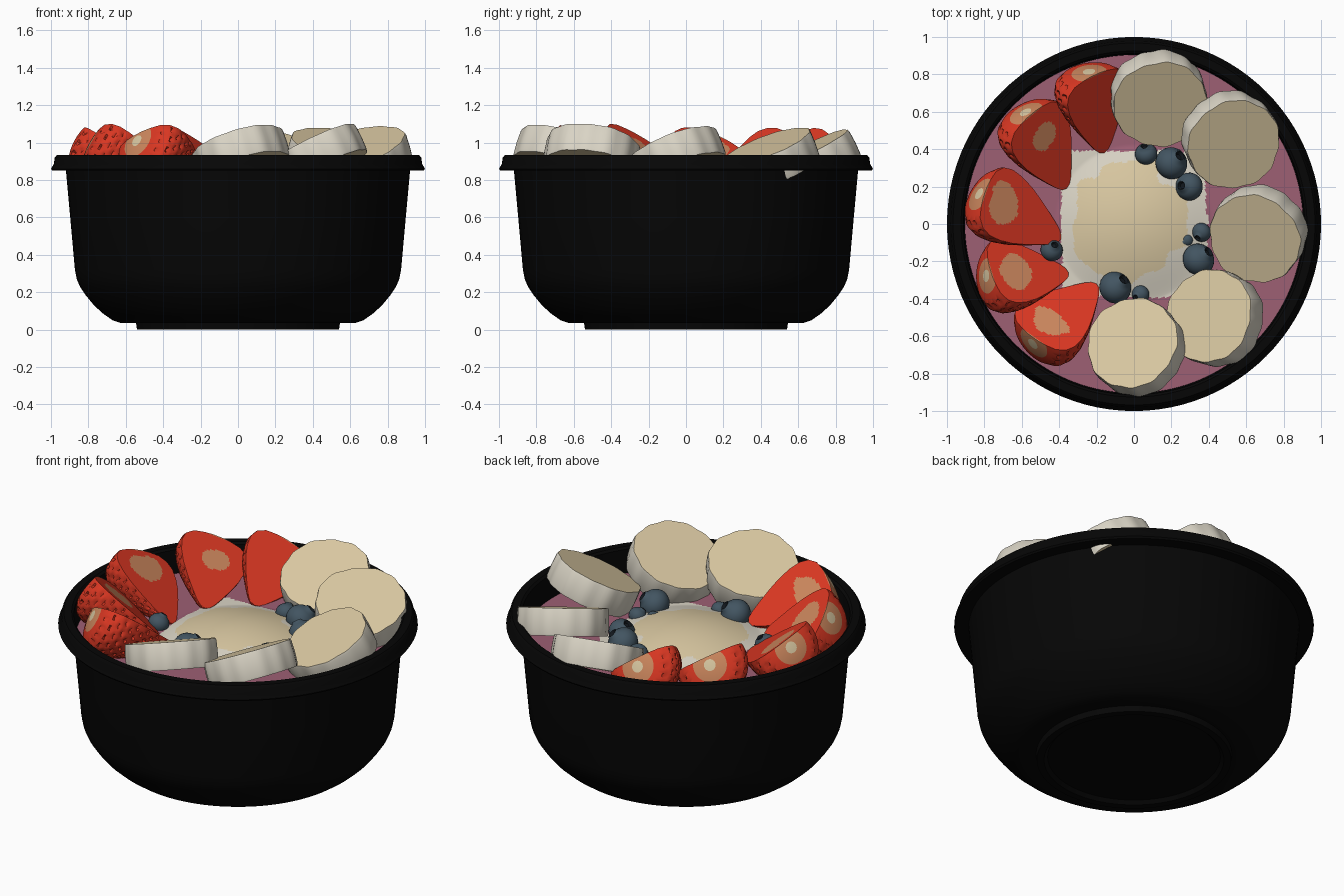
import bpy, bmesh, math, random
from mathutils import Vector, Matrix, noise

if "Cube" in bpy.data.objects:
    bpy.data.objects.remove(bpy.data.objects["Cube"])

random.seed(4)
pi = math.pi


def mat(name, rgb):
    m = bpy.data.materials.new(name)
    m.diffuse_color = (*rgb, 1)
    m.use_nodes = True
    m.node_tree.nodes["Principled BSDF"].inputs["Base Color"].default_value = m.diffuse_color
    return m


BLACK = mat("black bowl", (0.0018, 0.0018, 0.0018))
PINK = mat("pink smoothie", (0.34, 0.115, 0.175))
TAN = mat("banana flesh", (0.70, 0.58, 0.36))
CREAM = mat("pale cream", (0.70, 0.66, 0.56))
RED = mat("strawberry red", (0.70, 0.038, 0.016))
SALMON = mat("strawberry core", (0.60, 0.24, 0.11))
BLUE = mat("blueberry skin", (0.055, 0.09, 0.12))
DARK = mat("blueberry crown", (0.006, 0.009, 0.013))


def loft(name, rings, mats, rule=None, matrix=None, angle=35):
    """Skin closed rings of equal length; rule(i, j, centre) picks the material."""
    bm = bmesh.new()
    vs = [[bm.verts.new(p) for p in ring] for ring in rings]
    n = len(rings[0])
    for i in range(len(rings) - 1):
        for j in range(n):
            k = (j + 1) % n
            f = bm.faces.new((vs[i][j], vs[i][k], vs[i + 1][k], vs[i + 1][j]))
            if rule:
                f.material_index = rule(i, j, f.calc_center_median())
    bmesh.ops.remove_doubles(bm, verts=bm.verts, dist=1e-5)
    bmesh.ops.recalc_face_normals(bm, faces=bm.faces)
    me = bpy.data.meshes.new(name)
    bm.to_mesh(me)
    bm.free()
    for m in mats:
        me.materials.append(m)
    ob = bpy.data.objects.new(name, me)
    bpy.context.collection.objects.link(ob)
    if matrix:
        ob.matrix_world = matrix
    bpy.ops.object.select_all(action='DESELECT')
    ob.select_set(True)
    bpy.context.view_layer.objects.active = ob
    bpy.ops.object.shade_smooth_by_angle(angle=math.radians(angle))
    return ob


def circle(r, z, n, wobble=lambda a: 1):
    return [(r * wobble(a) * math.cos(a), r * wobble(a) * math.sin(a), z)
            for a in (2 * pi * j / n for j in range(n))]


def frame(x, y, z, origin):
    m = Matrix((x, y, z)).transposed().to_4x4()
    m.translation = origin
    return m


# Bowl with foot ring, rounded belly and overhanging lip
bowl = [(0, .02), (.48, .02), (.5, 0), (.54, 0), (.545, .035), (.63, .037), (.67, .05),
        (.72, .085), (.77, .13), (.815, .185), (.845, .23), (.862, .27), (.872, .32),
        (.897, .6), (.92, .85), (.993, .85), (1, .86), (.985, .885), (.98, .92),
        (.968, .934), (.925, .934), (.912, .922), (.908, .85), (.9, .7), (0, .7)]
loft("bowl", [circle(r, z, 96) for r, z in bowl], [BLACK])

# Smoothie surface with a low cream mound in the middle
def mound(r):
    return .78 + .085 * max(0, 1 - (r / .42) ** 2) ** 1.2


def swirl(i, j, c):
    x, y = c.x + .03, c.y - .01
    r = math.hypot(x, y)
    w = noise.noise(Vector((x * 8, y * 8, 3))) * .1
    if r < .315 + w:
        return 1
    # ragged, squarish outer splash
    square = max(abs(c.x), abs(c.y))
    return 2 if square < .39 + .2 * w and r < .5 else 0


radii = [.01 * k for k in range(0, 53)] + [.7, .904]
loft("smoothie", [circle(r, mound(r), 150) for r in radii]
     + [circle(.89, .71, 150), circle(0, .71, 150)], [PINK, TAN, CREAM], swirl)


# Banana slices: top face centre, tilt direction, tilt angle
def banana(k, x, y, z, tx, ty, deg):
    ph = random.uniform(0, 6)

    def wob(a):
        return 1 + .013 * math.cos(13 * a + ph) + .012 * math.sin(5 * a + ph) + .01 * math.cos(3 * a)
    R, T = .253, .155
    prof = [(0, 0), (R * .985, 0), (R, -.012), (R * 1.01, -T / 2),
            (R, .012 - T), (R * .985, -T), (0, -T)]
    t = Vector((tx, ty, 0)).normalized()
    s = math.radians(deg)
    n = t * math.sin(s) + Vector((0, 0, math.cos(s)))
    side = n.cross(t).normalized()
    loft(f"banana_slice_{k}", [circle(r, h, 78, wob) for r, h in prof], [CREAM, TAN],
         lambda i, j, c: 1 if i in (0, 5) else 0, frame(side.cross(n), side, n, (x, y, z)), 30)


for k, b in enumerate([(.14, .64, .96, .25, -1, 27), (.535, .425, .98, .5, -.8, 24),
                       (.645, -.08, .98, -.5, -.7, 26), (.40, -.49, .99, -1, .35, 27),
                       (-.01, -.635, .995, -.6, .6, 24)]):
    banana(k + 1, *b)


# Strawberries cut a little above the core: base point, tip point, lean of cut face
SHAPE = [(0, 0), (.002, .033), (.008, .06), (.02, .095), (.05, .15), (.12, .19), (.22, .205), (.35, .197),
         (.5, .172), (.65, .135), (.8, .092), (.92, .055), (.98, .028), (1, 0)]


def radius(t):
    for (a, ra), (b, rb) in zip(SHAPE, SHAPE[1:]):
        if t <= b:
            return ra + (rb - ra) * (t - a) / (b - a)
    return 0


def strawberry(k, base, tip, lean, core):
    base, tip = Vector(base), Vector(tip)
    L = (tip - base).length
    a = (tip - base) / L
    n = Vector((*lean, 1))
    n = (n - a * n.dot(a)).normalized()
    ts = [0, .002, .008, .02, .035, .05] + [.05 + .93 * q / 40 for q in range(1, 41)] + [1]
    arc, chord = 44, 40
    rings = []
    for i, t in enumerate(ts):
        r, h = radius(t), .05 * (1 - t)
        phi = math.asin(min(1, h / r)) if r > 0 else pi / 2
        ring = []
        for j in range(arc + 1):
            th = phi - (pi + 2 * phi) * j / arc
            # staggered seed pits on the round side
            pit = i > 4 and 0 < j < arc and i % 3 == 0 and (j + 2 * (i // 3 % 2)) % 4 == 0
            q = max(0, r - (.018 if pit else 0))
            ring.append((t * L, q * math.cos(th), -h + q * math.sin(th)))
        p, e = Vector(ring[-1]), Vector(ring[0])
        ring += [tuple(p.lerp(e, j / chord)) for j in range(1, chord)]
        rings.append(ring)

    def rule(i, j, c):
        if i < 3:   # hull scar on the blunt end
            return 2 if i < 1 else 1
        if j < arc:
            return 0
        # pale core patch on the cut face
        w = noise.noise(Vector((c.x * 7, c.y * 7, k * 5)))
        return 1 if math.hypot((c.x - .15) / .1, c.y / .13) + .5 * w < core else 0
    loft(f"strawberry_half_{k}", rings, [RED, SALMON, TAN], rule,
         frame(a, n.cross(a), n, base), 50)


for k, s in enumerate([((-.21, .80, 1.01), (-.16, .38, .79), (.8, -.3), 0),
                       ((-.55, .59, 1.03), (-.36, .19, .79), (.6, 0), .6),
                       ((-.80, .17, 1.04), (-.39, -.08, .79), (.8, .15), .9),
                       ((-.77, -.25, 1.04), (-.35, -.26, .80), (.25, .65), .9),
                       ((-.54, -.61, 1.05), (-.20, -.32, .80), (-.1, .6), .9)]):
    strawberry(k + 1, *s)


# Blueberries with a sunken crown
def blueberry(k, x, y, r):
    prof = [(0, .78), (.2, .8), (.3, .99), (.38, .93)]
    prof += [(math.sin(t), math.cos(t) * .92) for t in (.45 + (pi - .45) * q / 12 for q in range(13))]
    prof[-1] = (0, -.92)
    d = Vector((random.uniform(-1, 1), random.uniform(-1, 1), .8)).normalized()
    m = Matrix.Translation((x, y, .765 + r * .6)) @ d.to_track_quat('Z', 'Y').to_matrix().to_4x4()
    loft(f"blueberry_{k}", [circle(p * r, h * r, 24) for p, h in prof], [BLUE, DARK],
         lambda i, j, c: 1 if i < 2 else 0, m)


for k, b in enumerate([(.065, .375, .06), (.2, .325, .087), (.295, .2, .075), (.36, -.045, .052),
                       (.28, -.085, .04), (.345, -.19, .087), (-.1, -.34, .087),
                       (.035, -.375, .048), (-.44, -.14, .06)]):
    blueberry(k + 1, *b)
